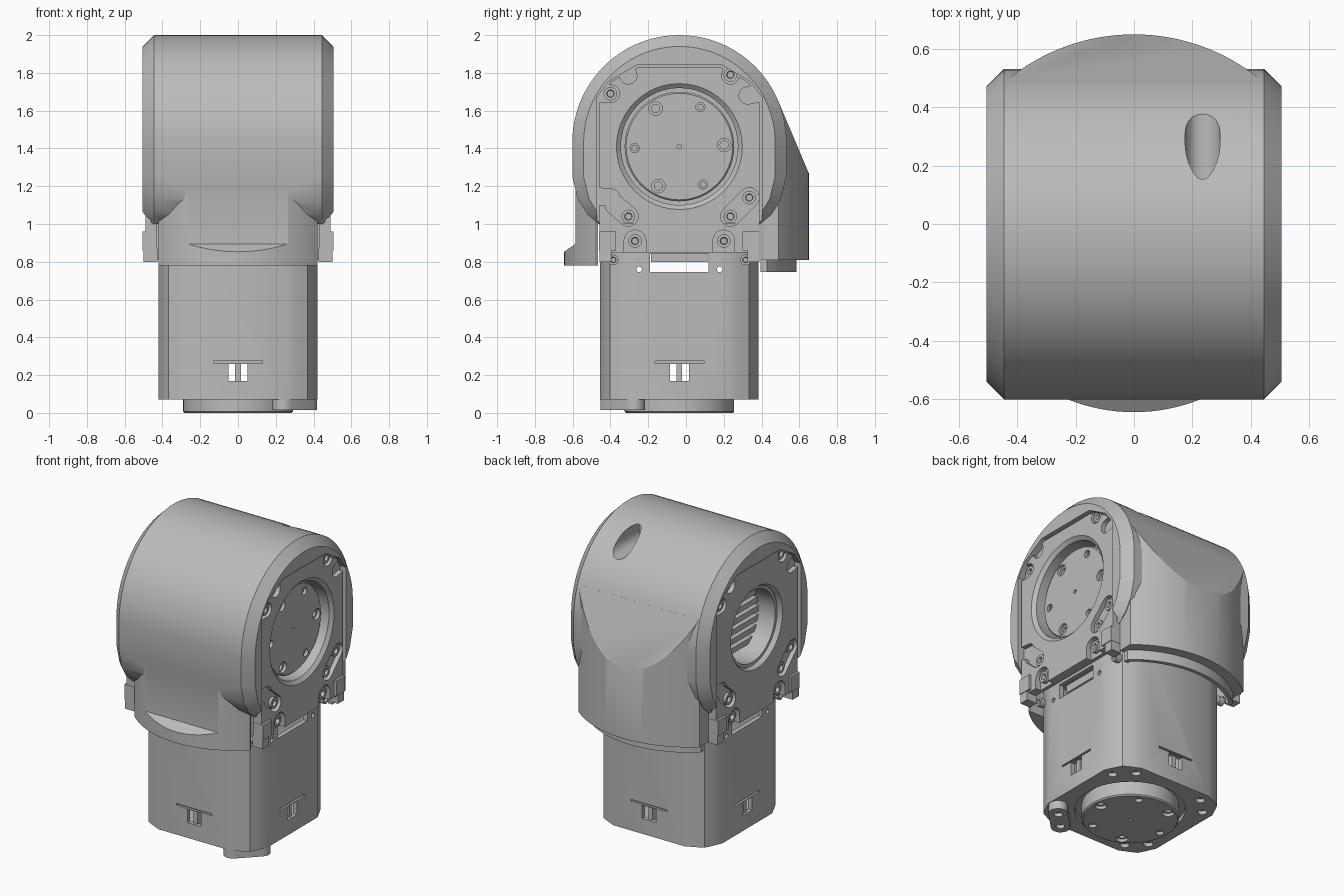
import bpy, bmesh
from math import sin, cos, pi, radians, asin, atan2

if "Cube" in bpy.data.objects:
    bpy.data.objects.remove(bpy.data.objects["Cube"], do_unlink=True)

CY = -0.035      # depth of the shared centre line
HZ = 1.41        # height of the horizontal drive axis
parts = []

grey = bpy.data.materials.new("matte grey")
grey.use_nodes = True
grey.diffuse_color = (0.5, 0.5, 0.5, 1)
grey.node_tree.nodes["Principled BSDF"].inputs["Base Color"].default_value = (0.5, 0.5, 0.5, 1)


def place(axis, u, v, t):
    # profile coordinates to space; depth is measured from the centre line
    return {"x": (t, u + CY, v), "y": (u, t + CY, v), "z": (u, v + CY, t)}[axis]


def loft(name, axis, layers, keep=True):
    bm = bmesh.new()
    rings = [[bm.verts.new(place(axis, u, v, t)) for u, v in pts] for t, pts in layers]
    n = len(rings[0])
    for a, b in zip(rings, rings[1:]):
        for i in range(n):
            j = (i + 1) % n
            bm.faces.new((a[i], a[j], b[j], b[i]))
    bm.faces.new(rings[0])
    bm.faces.new(rings[-1])
    bmesh.ops.recalc_face_normals(bm, faces=bm.faces)
    me = bpy.data.meshes.new(name)
    bm.to_mesh(me)
    bm.free()
    me.materials.append(grey)
    ob = bpy.data.objects.new(name, me)
    bpy.context.collection.objects.link(ob)
    if keep:
        parts.append(ob)
    return ob


def prism(name, axis, pts, a, b, keep=True):
    return loft(name, axis, [(a, pts), (b, pts)], keep)


def rect(u0, u1, v0, v1):
    return [(u0, v0), (u1, v0), (u1, v1), (u0, v1)]


def circle(r, u=0, v=0, n=48):
    return [(u + r * cos(2 * pi * i / n), v + r * sin(2 * pi * i / n)) for i in range(n)]


def capsule(p, q, r, n=10):
    a = atan2(q[1] - p[1], q[0] - p[0])
    return [(c[0] + r * cos(a + s + pi * i / n), c[1] + r * sin(a + s + pi * i / n))
            for c, s in ((q, -pi / 2), (p, pi / 2)) for i in range(n + 1)]


def combine(target, tools, op="DIFFERENCE"):
    for tool in tools:
        mod = target.modifiers.new("bool", "BOOLEAN")
        mod.object, mod.operation, mod.solver = tool, op, "EXACT"
    dg = bpy.context.evaluated_depsgraph_get()
    me = bpy.data.meshes.new_from_object(target.evaluated_get(dg))
    target.modifiers.clear()
    target.data = me
    for tool in tools:
        bpy.data.objects.remove(tool, do_unlink=True)


def cutter(axis, pts, a, b):
    return prism("cutter", axis, pts, a, b, False)


def sector(r, half, side):
    # bowed skirt outline, flat sided at x = +-half
    a = asin(half / r)
    arc = [(r * sin(a * i / 16), side * r * cos(a * i / 16)) for i in range(-16, 17)]
    return arc + [(half, 0), (-half, 0)]


def arch(d):
    # shell side profile, inset by d
    r = 0.567 - d
    top = [(r * cos(pi * i / 48), 1.433 + r * sin(pi * i / 48)) for i in range(49)]
    foot = [(r, 1.25), (r - 0.03, 1.13), (r - 0.08, 1.05), (r - 0.14, 1.0)]
    return top + [(-u, v) for u, v in foot] + foot[::-1]


def plate_outline(g=0.0, low=0.85):
    half = [(0.423 + g, low), (0.423 + g, 1.67), (0.36 + g, 1.755), (0.22, 1.83 + g)]
    return half + [(-u, v) for u, v in half[::-1]]


# outer shell: chamfered arch with a bowed skirt front and back
shell = loft("outer_shell", "x", [(-0.505, arch(0.06)), (-0.445, arch(0)),
                                  (0.445, arch(0)), (0.505, arch(0.06))])
front = cutter("z", sector(0.61, 0.42, -1), 0.78, 1.25)
combine(front, [cutter("x", [(-0.55, 0.895), (-0.7, 0.79), (-0.7, 1.4), (-0.55, 1.4)], -1, 1)])
back = cutter("z", sector(0.685, 0.44, 1), 0.81, 1.645)
combine(back, [cutter("x", [(0.69, 1.257), (0.488, 1.735), (0.9, 1.735), (0.9, 1.257)], -1, 1)])
lip = cutter("z", sector(0.62, 0.41, 1), 0.745, 1.1)
combine(shell, [front, back, lip], "UNION")
combine(shell, [
    cutter("x", rect(-0.43, 0.43, 0.5, 1.0), -1, 1),
    cutter("z", sector(0.50, 0.37, -1), 0.6, 0.95),
    cutter("z", sector(0.595, 0.38, 1), 0.6, 0.95),
    cutter("x", plate_outline(0.014, 0.9), 0.46, 0.7),
    cutter("x", plate_outline(0.014, 0.9), -0.7, -0.46),
    cutter("x", circle(0.31, 0, HZ), 0.36, 0.7),
    cutter("x", circle(0.235, 0, HZ), -0.7, -0.22),
    cutter("y", capsule((0.235, 1.882), (0.235, 1.908), 0.06), 0.1, 0.8),
])


def screw(name, axis, u, v, base, top, r=0.036):
    # round head with a sunken socket
    dip = top + (base - top) * 0.6
    loft(name, axis, [(base, circle(r, u, v, 20)), (top, circle(r, u, v, 20)),
                      (top, circle(r * 0.55, u, v, 20)), (dip, circle(r * 0.45, u, v, 20))])


# side plates with screw pockets, screws and lower lugs
for s, side in ((1, "left"), (-1, "right")):
    plate = prism(side + "_side_plate", "x", plate_outline(), s * 0.43, s * 0.49)
    pockets = [capsule((-0.36, 1.69), (-0.46, 1.69), 0.045),
               capsule((0.27, 1.785), (0.29, 1.9), 0.045),
               capsule((0.36, 1.68), (0.46, 1.70), 0.045),
               capsule((-0.27, 1.785), (-0.30, 1.9), 0.045),
               capsule((-0.36, 1.14), (-0.48, 1.15), 0.045),
               capsule((0.27, 1.04), (0.37, 1.14), 0.052),
               capsule((-0.27, 1.04), (-0.34, 1.10), 0.052),
               capsule((0.235, 0.91), (0.235, 0.8), 0.058),
               capsule((-0.235, 0.91), (-0.235, 0.8), 0.058)]
    pockets = [[(u * s, v) for u, v in p] for p in pockets]
    tools = [cutter("x", p, s * 0.452, s * 0.6) for p in pockets]
    bore, flare = (0.31, 0.035) if s > 0 else (0.255, 0.02)
    rim = [(s * 0.40, circle(bore, 0, HZ)), (s * 0.47, circle(bore, 0, HZ)),
           (s * 0.50, circle(bore + flare, 0, HZ))]
    tools.append(loft("cutter", "x", rim, False))
    combine(plate, tools)
    for u, v in ((-0.365, 1.69), (0.27, 1.79), (0.37, 1.14), (0.27, 1.04),
                 (-0.27, 1.04), (0.235, 0.91), (-0.235, 0.91)):
        screw(side + "_plate_screw", "x", u * s, v, s * 0.44, s * 0.478)
    for e in (-1, 1):
        prism(side + "_lug", "x", rect(*sorted((e * 0.335, e * 0.425)), 0.86, 0.96), s * 0.43, s * 0.505)
        prism(side + "_lug_foot", "x", rect(*sorted((e * 0.36, e * 0.423)), 0.80, 0.87), s * 0.426, s * 0.50)
        screw(side + "_lug_pin", "x", e * 0.35, 0.81, s * 0.38, s * 0.42, 0.028)


def rotor(name, axis, v0, base, face, out):
    # turning flange with six stepped screw holes, every second one larger
    disc = loft(name, axis, [(base, circle(0.29, 0, v0)), (face - out * 0.008, circle(0.29, 0, v0)),
                             (face, circle(0.282, 0, v0))])
    tools = []
    for i in range(6):
        a = radians(60 * i + 2)
        r = 0.024 if i % 2 else 0.036
        for k, deep in ((1, 0.02), (0.6, 0.045)):
            tools.append(cutter(axis, circle(r * k, 0.237 * cos(a), v0 + 0.237 * sin(a), 16),
                                face - out * deep, face + out * 0.05))
    tools.append(cutter(axis, circle(0.012, 0, v0, 12), face - out * 0.01, face + out * 0.05))
    combine(disc, tools)


rotor("side_rotor", "x", HZ, 0.34, 0.43, 1)
rotor("base_rotor", "z", 0, 0.11, 0.0, -1)

# cooling fins inside the open bore
for i in range(7):
    z = HZ - 0.18 + i * 0.06
    prism("cooling_fin", "x", rect(-0.235, 0.235, z - 0.018, z + 0.018), -0.34, -0.21)


def housing_outline(g):
    # square with bowed sides and softened corners, inset by g
    q = [(0.42, 0.26), (0.39, 0.325), (0.368, 0.368), (0.325, 0.39), (0.26, 0.42)]
    out = []
    for k in range(4):
        for u, v in q:
            u, v = u * (1 - g / 0.42), v * (1 - g / 0.42)
            for _ in range(k):
                u, v = -v, u
            out.append((u, v))
    return out


# lower drive housing: hollow, with vents and side windows
body = prism("lower_housing", "z", housing_outline(0), 0.07, 1.01)
tools = [cutter("z", housing_outline(0.03), 0.13, 1.2),
         cutter("z", circle(0.33), 0.0, 0.1),
         cutter("x", rect(-0.155, 0.155, 0.745, 0.84), -1, 1)]
for axis in "xy":
    tools.append(cutter(axis, rect(-0.05, 0.05, 0.17, 0.258), -1, 1))
    for e in (-1, 1):
        tools.append(cutter(axis, rect(-0.13, 0.13, 0.262, 0.274), e * 0.405, e * 0.6))
for e in (-1, 1):
    tools.append(cutter("x", circle(0.015, e * 0.213, 0.76, 12), -1, 1))
    for f in (-1, 1):
        for u, v in ((0.35, 0.25), (0.25, 0.35)):
            tools.append(cutter("z", circle(0.028, e * u, f * v, 16), 0.0, 0.095))
combine(body, tools)

# vent bars and the cross bar behind the windows
for e in (-1, 1):
    for axis in "xy":
        prism("vent_bar", axis, rect(-0.015, 0.015, 0.165, 0.262), e * 0.37, e * 0.405)
prism("cross_bar", "x", rect(-0.15, 0.15, 0.80, 0.85), -0.37, 0.37)

# locking foot at one corner of the base
foot = prism("base_foot", "z", capsule((0.24, -0.36), (0.36, -0.24), 0.058), 0.015, 0.08)
combine(foot, [cutter("z", circle(0.026, u, v, 16), -0.1, 0.04) for u, v in ((0.25, -0.35), (0.35, -0.25))])

# smooth curved faces while keeping hard edges
bpy.ops.object.select_all(action="DESELECT")
for ob in parts:
    ob.select_set(True)
bpy.context.view_layer.objects.active = shell
bpy.ops.object.shade_smooth_by_angle(angle=radians(25))
